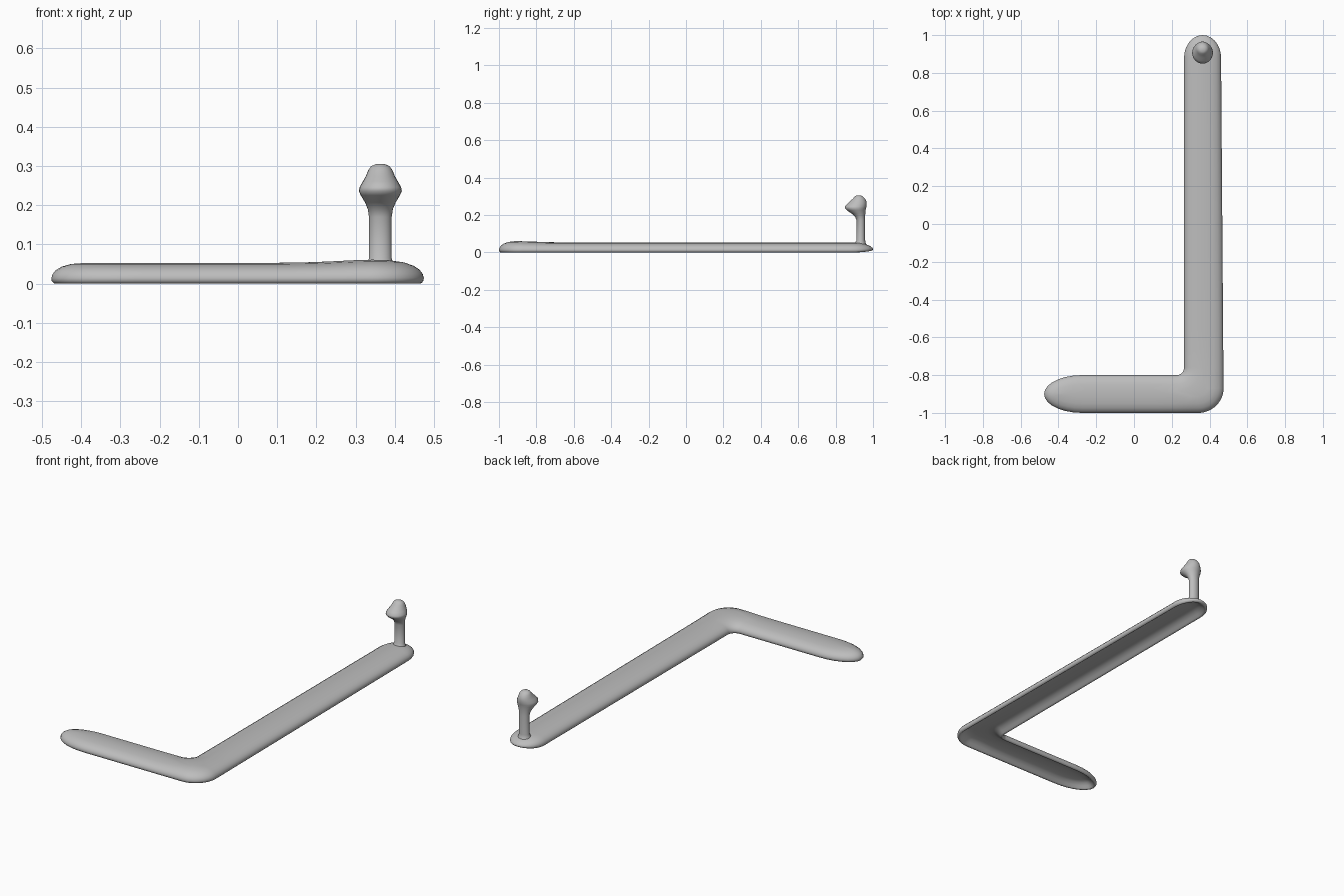
import bpy, bmesh, math

if "Cube" in bpy.data.objects:
    bpy.data.objects.remove(bpy.data.objects["Cube"], do_unlink=True)

grey = bpy.data.materials.new("plain grey")
grey.use_nodes = True
colour = (0.51, 0.51, 0.51, 1)
grey.diffuse_color = colour
bsdf = grey.node_tree.nodes["Principled BSDF"]
bsdf.inputs["Base Color"].default_value = colour
bsdf.inputs["Roughness"].default_value = 0.7


def arc(cx, cy, rx, ry, start, end, steps=14):
    angles = [math.radians(start + (end - start) * i / steps) for i in range(steps + 1)]
    return [(cx + rx * math.cos(a), cy + ry * math.sin(a)) for a in angles]


def loft(name, rings, fold):
    """Skin a stack of closed rings; each end is capped by strips folded about point `fold`."""
    bm = bmesh.new()
    loops = [[bm.verts.new(p) for p in ring] for ring in rings]
    n = len(loops[0])
    for a, b in zip(loops, loops[1:]):
        for i in range(n):
            j = (i + 1) % n
            bm.faces.new((a[i], a[j], b[j], b[i]))
    for ring in (loops[0], loops[-1]):
        for k in range(n // 2):
            corners = [ring[(fold + s) % n] for s in (k, k + 1, -k - 1, -k)]
            bm.faces.new(list(dict.fromkeys(corners)))
    bmesh.ops.recalc_face_normals(bm, faces=bm.faces)
    mesh = bpy.data.meshes.new(name)
    bm.to_mesh(mesh)
    bm.free()
    mesh.materials.append(grey)
    obj = bpy.data.objects.new(name, mesh)
    bpy.context.collection.objects.link(obj)
    bpy.ops.object.select_all(action="DESELECT")
    obj.select_set(True)
    bpy.context.view_layer.objects.active = obj
    bpy.ops.object.shade_smooth_by_angle(angle=math.radians(60))


def outline(d):
    """L-shaped outline, inset by d, with even points on the straight runs."""
    pieces = [
        arc(0.34, -0.87, 0.134 - d, 0.13 - d, -90, 0),      # heel
        arc(0.363, 0.88, 0.098 - d, 0.12 - d, 0, 180),      # arm end
        arc(0.225, -0.76, 0.04 + d, 0.04 + d, 0, -90),      # inner corner
        arc(-0.275, -0.9, 0.201 - d, 0.1 - d, 90, 270),     # foot tip
    ]
    points = []
    for k, piece in enumerate(pieces):
        points += piece
        (ax, ay), (bx, by) = piece[-1], pieces[(k + 1) % 4][0]
        points += [(ax + (bx - ax) * i / 16, ay + (by - ay) * i / 16) for i in range(1, 16)]
    return points


def lift(x, y, z):
    """Slight swelling over the heel and thinning at the arm end."""
    z *= 1 + 0.15 * math.exp(-((x - 0.34) ** 2 + (y + 0.9) ** 2) / 0.012)
    return z + 0.4 * (0.025 - z) * max(0, (y - 0.9) / 0.1) ** 2


# L-shaped bar, hollow underneath: inset and height from the hollow over the rim to the top
levels = [(0.088, 0.034), (0.06, 0.032), (0.042, 0.026), (0.028, 0.015), (0.018, 0.005),
          (0.012, 0), (0.006, 0.001), (0.001, 0.007), (0, 0.014), (0.003, 0.024),
          (0.011, 0.034), (0.026, 0.043), (0.05, 0.05), (0.088, 0.053)]
# The caps fold about the middle of the arm end
loft("bent_bar", [[(x, y, lift(x, y, z)) for x, y in outline(d)] for d, z in levels], 37)

# Upright peg with a knob leaning forward: height, centre y, half widths
sections = [(0.042, 0.932, 0.036, 0.033), (0.052, 0.932, 0.033, 0.028),
            (0.065, 0.935, 0.029, 0.023), (0.17, 0.935, 0.029, 0.023),
            (0.19, 0.931, 0.032, 0.026), (0.207, 0.923, 0.039, 0.036),
            (0.225, 0.91, 0.05, 0.05), (0.236, 0.906, 0.055, 0.057),
            (0.246, 0.907, 0.053, 0.058), (0.26, 0.914, 0.045, 0.052),
            (0.274, 0.921, 0.037, 0.043), (0.289, 0.925, 0.031, 0.031),
            (0.299, 0.924, 0.024, 0.022), (0.305, 0.923, 0.011, 0.011)]
loft("peg", [[(x, y, z) for x, y in arc(0.363, cy, rx, ry, 0, 345, 23)]
             for z, cy, rx, ry in sections], 0)
